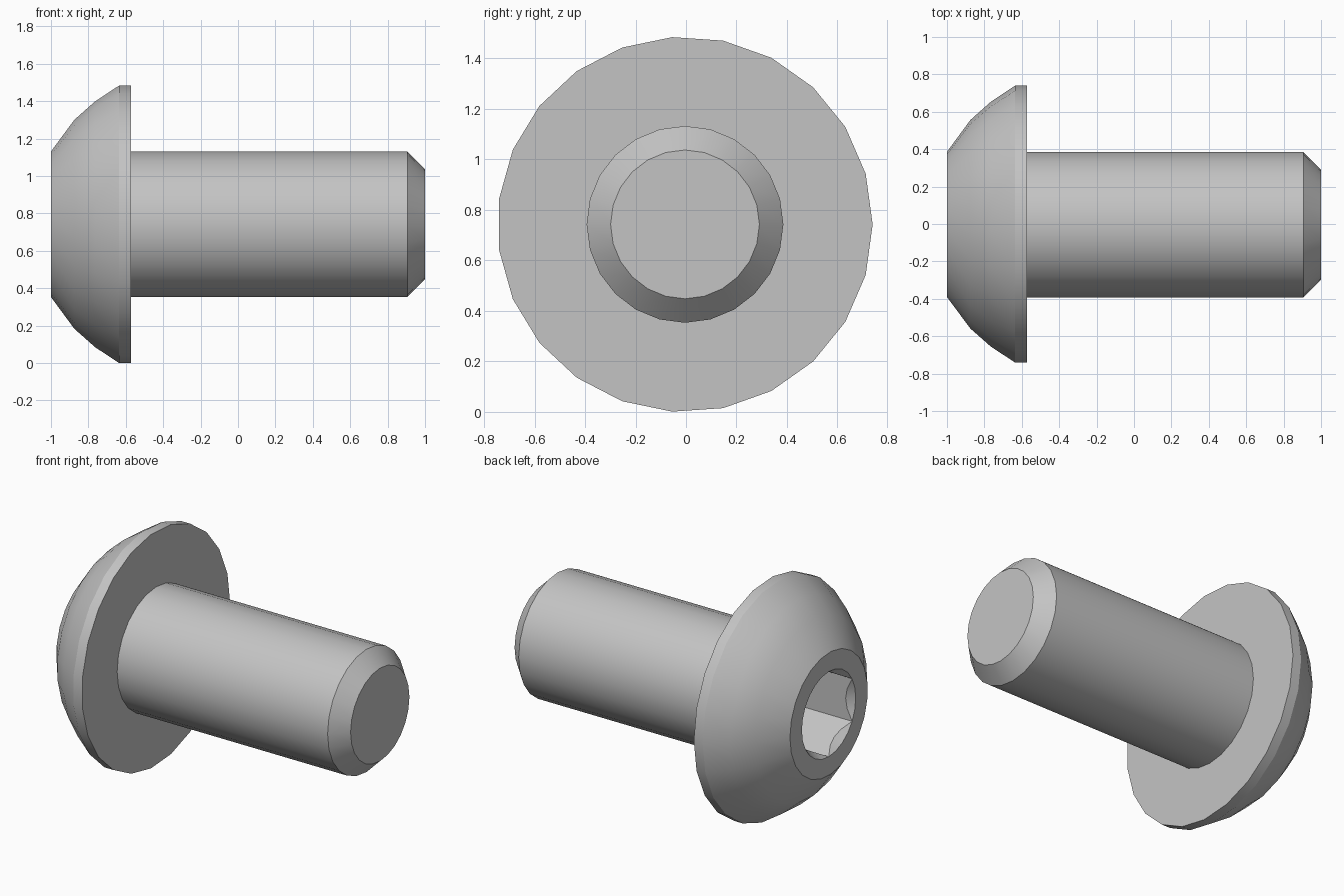
import bpy, bmesh
from math import sin, cos, pi, radians

cube = bpy.data.objects.get("Cube")
if cube:
    bpy.data.objects.remove(cube, do_unlink=True)

CY, CZ = -0.004, 0.742        # screw axis, running along x
HEAD_SIDES, SHAFT_SIDES = 23, 24
HEX_CORNER = 0.27

steel = bpy.data.materials.new("steel_grey")
steel.use_nodes = True
steel.diffuse_color = (0.55, 0.55, 0.55, 1)
steel.node_tree.nodes["Principled BSDF"].inputs["Base Color"].default_value = (0.55, 0.55, 0.55, 1)


def hex_radius(a):
    """Distance from the axis to a hexagon with corners up and down."""
    flat = (a + pi / 6) % (pi / 3) - pi / 6
    return HEX_CORNER * cos(pi / 6) / cos(flat)


def ring(bm, sides, radius, x):
    """Closed loop around the axis; radius and x are functions of the angle."""
    angles = [2 * pi * i / sides for i in range(sides)]
    return [bm.verts.new((x(a), CY + radius(a) * cos(a), CZ + radius(a) * sin(a)))
            for a in angles]


def circle(bm, sides, radius, x):
    return ring(bm, sides, lambda a: radius, lambda a: x)


def join(bm, a, b):
    """Skin two loops: quads if they match, triangles otherwise."""
    n, m = len(a), len(b)
    if n == m:
        for i in range(n):
            bm.faces.new((a[i - 1], a[i], b[i], b[i - 1]))
        return
    i = j = 0
    while i < n or j < m:
        if (i + 1) * m <= (j + 1) * n and i < n:
            bm.faces.new((a[i], a[(i + 1) % n], b[j % m]))
            i += 1
        else:
            bm.faces.new((a[i % n], b[(j + 1) % m], b[j]))
            j += 1


bm = bmesh.new()

# Hexagonal socket: floor, walls, conical lead-in
loops = [
    ring(bm, SHAFT_SIDES, hex_radius, lambda a: -0.67),
    ring(bm, SHAFT_SIDES, hex_radius, lambda a: -1 + 1.25 * (HEX_CORNER - hex_radius(a))),
    circle(bm, SHAFT_SIDES, HEX_CORNER, -1),
]

# Domed head with a thin straight rim
for x, r in ((-1, 0.39), (-0.875, 0.56), (-0.765, 0.658), (-0.635, 0.744), (-0.573, 0.744)):
    loops.append(circle(bm, HEAD_SIDES, r, x))

# Shaft with a chamfered tip
for x, r in ((-0.573, 0.39), (0.905, 0.39), (1, 0.295)):
    loops.append(circle(bm, SHAFT_SIDES, r, x))

for a, b in zip(loops, loops[1:]):
    join(bm, a, b)
bm.faces.new(loops[0])
bm.faces.new(loops[-1])

bmesh.ops.remove_doubles(bm, verts=bm.verts, dist=0.0005)
bmesh.ops.recalc_face_normals(bm, faces=bm.faces)

mesh = bpy.data.meshes.new("button_head_screw")
bm.to_mesh(mesh)
bm.free()
mesh.materials.append(steel)
screw = bpy.data.objects.new("button_head_screw", mesh)
bpy.context.collection.objects.link(screw)

bpy.ops.object.select_all(action='DESELECT')
screw.select_set(True)
bpy.context.view_layer.objects.active = screw
bpy.ops.object.shade_smooth_by_angle(angle=radians(28))
